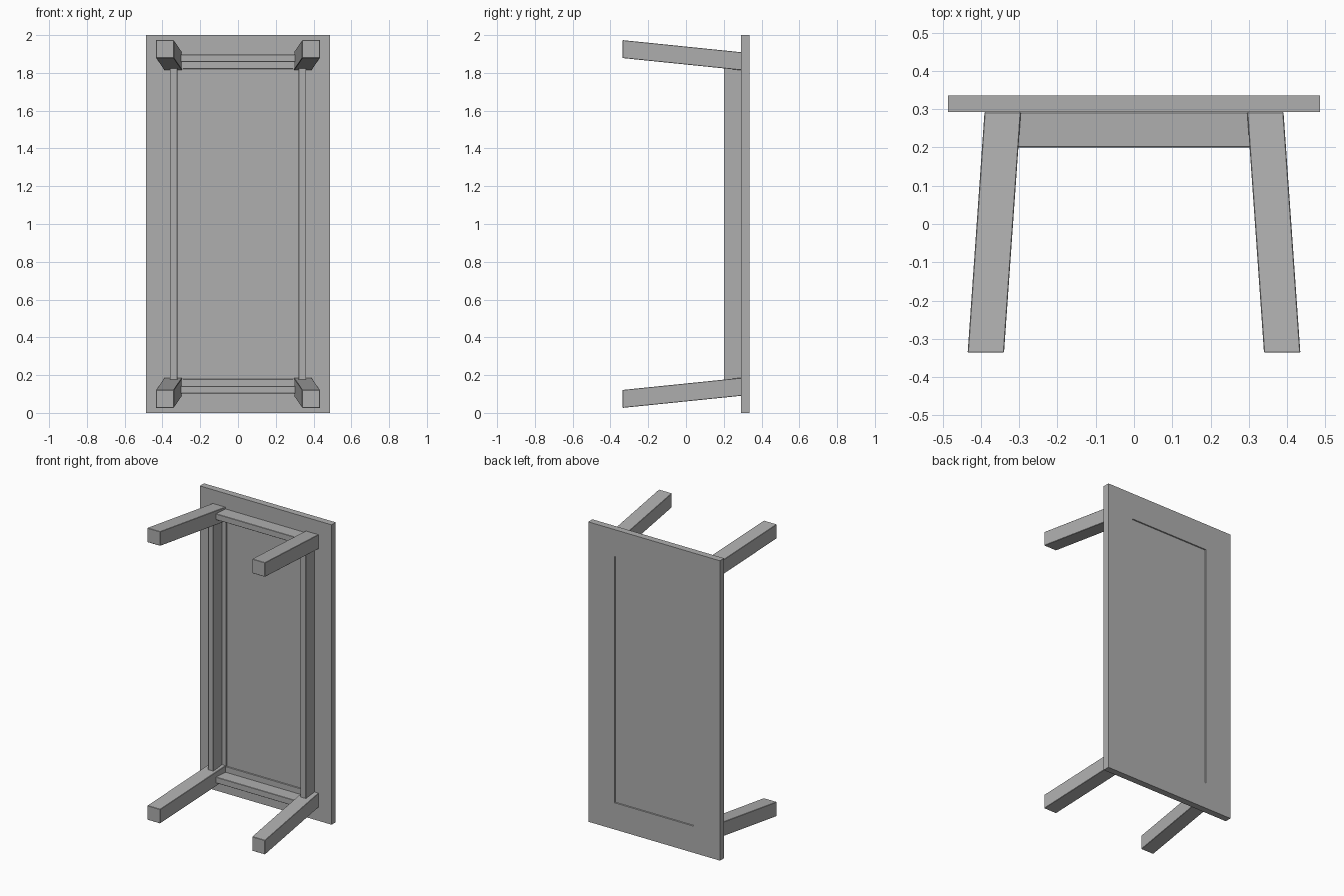
import bpy
import bmesh
from mathutils import Vector

cube = bpy.data.objects.get("Cube")
if cube:
    bpy.data.objects.remove(cube, do_unlink=True)

GREY = 0.43
mat = bpy.data.materials.new("plain_grey")
mat.use_nodes = True
mat.diffuse_color = (GREY, GREY, GREY, 1)
mat.node_tree.nodes["Principled BSDF"].inputs["Base Color"].default_value = (GREY, GREY, GREY, 1)

# Heights of the table parts, measured along y
FOOT_Y, RAIL_Y, UNDER_Y, TOP_Y = -0.336, 0.2, 0.292, 0.336


def new_box(low, high):
    """Return a bmesh box between two corners."""
    bm = bmesh.new()
    bmesh.ops.create_cube(bm, size=1)
    low, high = Vector(low), Vector(high)
    for v in bm.verts:
        v.co = (low + high) / 2 + v.co * (high - low)
    return bm


def finish(bm, name, bevel=0.0):
    bmesh.ops.recalc_face_normals(bm, faces=bm.faces)
    mesh = bpy.data.meshes.new(name)
    bm.to_mesh(mesh)
    bm.free()
    mesh.materials.append(mat)
    obj = bpy.data.objects.new(name, mesh)
    bpy.context.collection.objects.link(obj)
    if bevel:
        mod = obj.modifiers.new("soft_edges", "BEVEL")
        mod.width = bevel
        mod.segments = 1
    return obj


# Tabletop with a shallow recessed panel on both broad faces
bm = new_box((-0.486, UNDER_Y, 0), (0.486, TOP_Y, 2))
bm.normal_update()
for face in [f for f in bm.faces if abs(f.normal.y) > 0.9]:
    side = 1 if face.normal.y > 0 else -1
    bmesh.ops.inset_individual(bm, faces=[face], thickness=0.1)
    for v in face.verts:
        v.co.x = 0.292 if v.co.x > 0 else -0.292
        v.co.z = 1.822 if v.co.z > 1 else 0.178
    bmesh.ops.inset_individual(bm, faces=[face], thickness=0.003)
    for v in face.verts:
        v.co.y -= side * 0.006
finish(bm, "tabletop")

# Four legs, splayed outward toward the feet
for sx, side in ((1, "left"), (-1, "right")):
    for sz, end in ((1, "upper"), (-1, "lower")):
        bm = new_box((-0.0475, FOOT_Y, -0.0475), (0.0475, UNDER_Y, 0.0475))
        for v in bm.verts:
            at_foot = v.co.y < 0
            v.co.x += sx * (0.387 if at_foot else 0.343)
            v.co.z += 1 + sz * (0.926 if at_foot else 0.862)
        finish(bm, f"{side}_{end}_leg", 0.002)

# Long rails between the legs on each side
for sx, side in ((1, "left"), (-1, "right")):
    x = sx * 0.341
    finish(new_box((x - 0.02, RAIL_Y, 0.16), (x + 0.02, UNDER_Y, 1.84)),
           f"{side}_long_rail", 0.002)

# Short rails across each end
for sz, end in ((1, "upper"), (-1, "lower")):
    z = 1 + sz * 0.878
    finish(new_box((-0.32, RAIL_Y, z - 0.02), (0.32, UNDER_Y, z + 0.02)),
           f"{end}_short_rail", 0.002)
